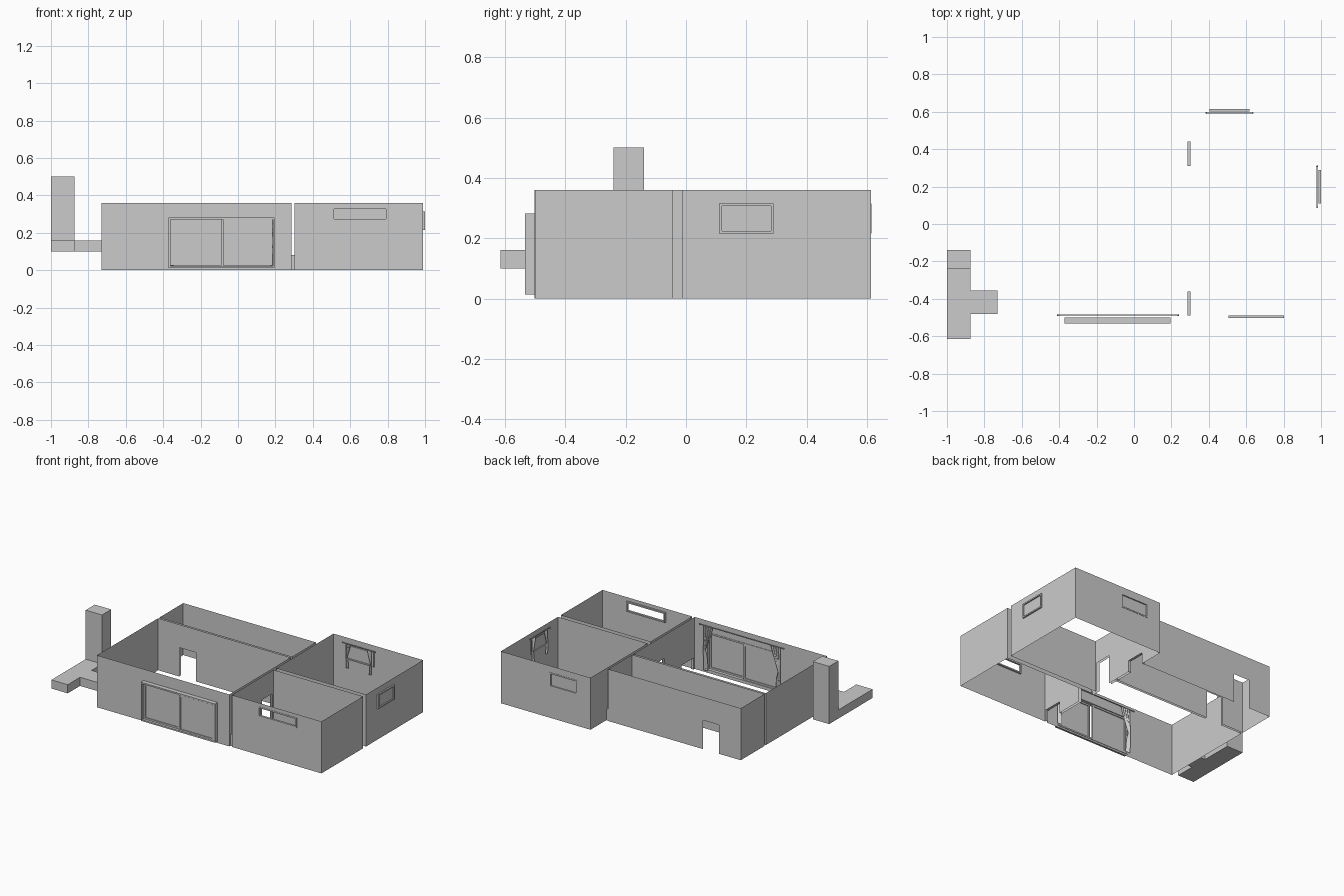
import bpy, bmesh, math
from mathutils import Matrix, Vector

cube = bpy.data.objects.get("Cube")
if cube:
    bpy.data.objects.remove(cube, do_unlink=True)

H = 0.36            # wall height
DOOR = 0.2          # doorway height
LOW = 0.08          # low passage height
PX = (0.286, 0.303)  # the two faces of the partition


def finish(bm, name, place=None):
    mesh = bpy.data.meshes.new(name)
    bm.to_mesh(mesh)
    bm.free()
    ob = bpy.data.objects.new(name, mesh)
    bpy.context.collection.objects.link(ob)
    if place:
        ob.matrix_world = place
    return ob


def add_box(bm, x, y, z):
    size = [b - a for a, b in (x, y, z)]
    mid = Vector([(a + b) / 2 for a, b in (x, y, z)])
    bmesh.ops.create_cube(bm, size=1, matrix=Matrix.Translation(mid) @ Matrix.Diagonal((*size, 1)))


def add_panel(bm, axis, at, span, holes):
    """Sheet wall standing at a fixed x or y, with rectangular openings."""
    us = sorted({*span, *(u for h in holes for u in h[:2])})
    zs = sorted({0, H, *(z for h in holes for z in h[2:])})
    for u0, u1 in zip(us, us[1:]):
        for z0, z1 in zip(zs, zs[1:]):
            um, zm = (u0 + u1) / 2, (z0 + z1) / 2
            if any(h[0] < um < h[1] and h[2] < zm < h[3] for h in holes):
                continue
            corners = ((u0, z0), (u1, z0), (u1, z1), (u0, z1))
            bm.faces.new([bm.verts.new((at, u, z) if axis == "x" else (u, at, z))
                          for u, z in corners])


def room(name, x, y, front=(), back=(), left=(), right=()):
    bm = bmesh.new()
    add_panel(bm, "y", y[0], x, front)
    add_panel(bm, "y", y[1], x, back)
    add_panel(bm, "x", x[0], y, left)
    add_panel(bm, "x", x[1], y, right)
    bmesh.ops.remove_doubles(bm, verts=bm.verts, dist=0.0001)
    bmesh.ops.recalc_face_normals(bm, faces=bm.faces)
    return finish(bm, name)


# Openings: (start, end, bottom, top)
front_low = (-0.49, -0.36, 0, LOW)
back_low = (0.31, 0.44, 0, LOW)
front_door = (-0.17, -0.06, 0, DOOR)
back_door = (0.005, 0.12, 0, DOOR)
hall_door = (-0.565, -0.44, 0, DOOR)
duct_hole = (-0.48, -0.355, 0.1, 0.16)
patio_hole = (-0.365, 0.19, 0.02, 0.275)
slot_hole = (0.51, 0.795, 0.27, 0.33)
side_hole = (0.115, 0.285, 0.22, 0.31)
rear_hole = (0.41, 0.61, 0.22, 0.31)

# Rooms
room("living_room_walls", (-0.73, PX[0]), (-0.503, 0.168), front=[patio_hole],
     back=[hall_door], left=[duct_hole], right=[front_low, front_door, back_door])
room("hall_walls", (-0.73, PX[0]), (0.183, 0.443), front=[hall_door],
     back=[hall_door], right=[back_low])
room("front_bedroom_walls", (PX[1], 0.99), (-0.5, -0.045), front=[slot_hole],
     left=[front_low, front_door])
room("back_bedroom_walls", (PX[1], 0.99), (-0.012, 0.613), back=[rear_hole],
     left=[back_door, back_low], right=[side_hole])

# Linings of the low passages through the partition
for name, (y0, y1, z0, z1) in (("front_passage", front_low), ("back_passage", back_low)):
    bm = bmesh.new()
    rows = [[bm.verts.new((x, y, z)) for x in PX]
            for y, z in ((y0, z0), (y0, z1), (y1, z1), (y1, z0))]
    for a, b in zip(rows, rows[1:]):
        bm.faces.new((a[0], a[1], b[1], b[0]))
    finish(bm, name)


def add_frame(bm, u, y, z, t):
    for s in ((u[0], u[0] + t), (u[1] - t, u[1])):
        add_box(bm, s, y, z)
    for s in ((z[0], z[0] + t), (z[1] - t, z[1])):
        add_box(bm, (u[0] + t, u[1] - t), y, s)


def add_pane(bm, u, y, z):
    bm.faces.new([bm.verts.new((a, y, b)) for a, b in
                  ((u[0], z[0]), (u[1], z[0]), (u[1], z[1]), (u[0], z[1]))])


def window(name, place, half, z, glazed=True):
    bm = bmesh.new()
    add_frame(bm, (-half, half), (-0.008, 0.006), z, 0.009)
    if glazed:
        add_pane(bm, (-half, half), 0, z)
    finish(bm, name, place)


def curtains(name, place, half, rod_z, bottom, width):
    """Rod with end knobs and a tied-back drape at each side, on the inner face."""
    y = 0.013
    bm = bmesh.new()
    turn = Matrix.Translation((0, y, rod_z)) @ Matrix.Rotation(math.pi / 2, 4, "Y")
    bmesh.ops.create_cone(bm, cap_ends=True, segments=8, radius1=0.003, radius2=0.003,
                          depth=2 * half, matrix=turn)
    for side in (-1, 1):
        bmesh.ops.create_uvsphere(bm, u_segments=8, v_segments=6, radius=0.005,
                                  matrix=Matrix.Translation((side * (half - 0.003), y, rod_z)))
    finish(bm, name + "_rod", place)
    bm = bmesh.new()
    outer = half - 0.03
    for side in (-1, 1):
        rows = []
        for t, w in ((0, 1), (0.2, 0.75), (0.4, 0.45), (0.55, 0.22), (0.7, 0.4), (1, 0.5)):
            zz = rod_z + (bottom - rod_z) * t
            rows.append([bm.verts.new((side * (outer - width * w * i / 8),
                                       y + (0.003 if i % 2 else -0.003), zz)) for i in range(9)])
        for a, b in zip(rows, rows[1:]):
            for i in range(8):
                bm.faces.new((a[i], a[i + 1], b[i + 1], b[i]))
    finish(bm, name + "_drapes", place)


def spot(x, y, degrees):
    return Matrix.Translation((x, y, 0)) @ Matrix.Rotation(math.radians(degrees), 4, "Z")


# Windows
window("front_window", spot(0.653, -0.494, 0), 0.148, (0.265, 0.335), glazed=False)
side, rear = spot(0.992, 0.2, 90), spot(0.51, 0.607, 180)
window("side_window", side, 0.09, (0.215, 0.315))
curtains("side_curtain", side, 0.112, 0.328, 0.16, 0.035)
window("rear_window", rear, 0.107, (0.215, 0.315))
curtains("rear_curtain", rear, 0.127, 0.328, 0.16, 0.035)

# Sliding patio door: outer frame and two staggered leaves
bm = bmesh.new()
add_frame(bm, (-0.372, 0.196), (-0.533, -0.5), (0.013, 0.281), 0.01)
finish(bm, "patio_door_frame")
for name, u, y in (("patio_door_left_leaf", (-0.08, 0.184), -0.526),
                   ("patio_door_right_leaf", (-0.36, -0.088), -0.511)):
    bm = bmesh.new()
    add_frame(bm, u, (y - 0.006, y + 0.006), (0.024, 0.27), 0.011)
    add_pane(bm, u, y, (0.024, 0.27))
    finish(bm, name)
curtains("patio_curtain", spot(-0.085, -0.5, 0), 0.325, 0.33, 0.02, 0.075)

# Duct: main run, branch into the living room, and vertical stack
for name, x, y, z in (
        ("duct_run", (-1, -0.875), (-0.615, -0.24), (0.1, 0.16)),
        ("duct_branch", (-0.875, -0.73), (-0.48, -0.355), (0.1, 0.16)),
        ("duct_stack", (-1, -0.875), (-0.24, -0.14), (0.1, 0.5))):
    bm = bmesh.new()
    add_box(bm, x, y, z)
    finish(bm, name)
